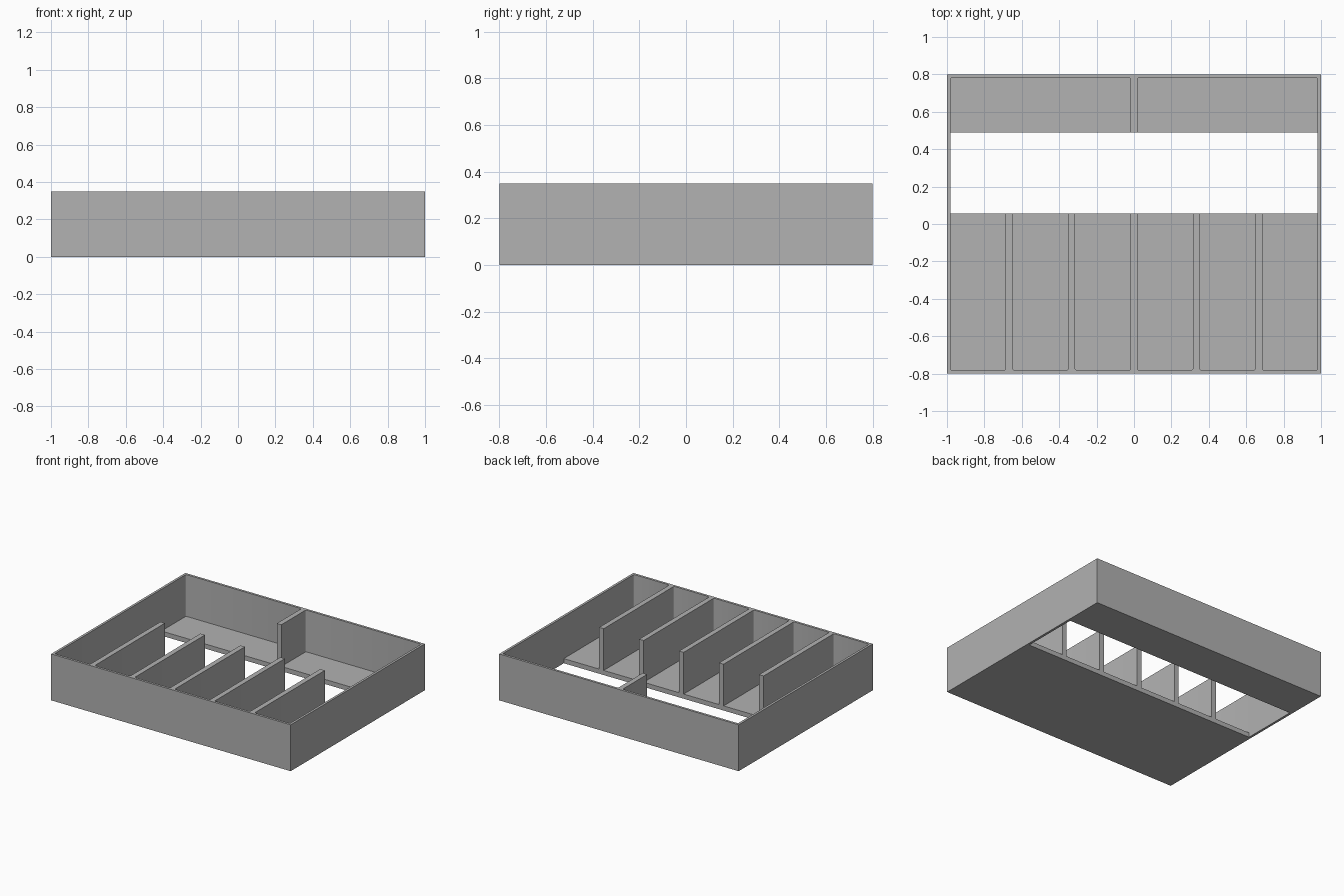
import bpy
import bmesh
from mathutils import Matrix, Vector

cube = bpy.data.objects.get("Cube")
if cube:
    bpy.data.objects.remove(cube, do_unlink=True)

WALL, DIVIDER, FLOOR, HEIGHT = 0.018, 0.038, 0.035, 0.35
HALF_X, HALF_Y = 1.0, 0.8
GAP_FRONT, GAP_BACK = 0.055, 0.49
FILLET = 0.01

grey = bpy.data.materials.new("plain grey")
grey.use_nodes = True
grey.diffuse_color = (0.445, 0.445, 0.445, 1)
shader = grey.node_tree.nodes["Principled BSDF"]
shader.inputs["Base Color"].default_value = grey.diffuse_color
shader.inputs["Roughness"].default_value = 0.7


def box(name, low, high, fillet=0):
    """Box between two corners, with optional rounded upright edges."""
    low, high = Vector(low), Vector(high)
    bm = bmesh.new()
    bmesh.ops.create_cube(bm, size=1, matrix=Matrix.Translation((low + high) / 2)
                          @ Matrix.Diagonal((*(high - low), 1)))
    if fillet:
        upright = [e for e in bm.edges
                   if abs(e.verts[0].co.z - e.verts[1].co.z) > 0.01]
        bmesh.ops.bevel(bm, geom=upright, offset=fillet, segments=3,
                        profile=0.5, affect='EDGES')
    mesh = bpy.data.meshes.new(name)
    bm.to_mesh(mesh)
    bm.free()
    obj = bpy.data.objects.new(name, mesh)
    bpy.context.collection.objects.link(obj)
    mesh.materials.append(grey)
    return obj


# Outer block of the tray
tray = box("divided_tray", (-HALF_X, -HALF_Y, 0), (HALF_X, HALF_Y, HEIGHT))
inner_x, inner_y = HALF_X - WALL, HALF_Y - WALL
middle = (GAP_FRONT + GAP_BACK) / 2
cutters = []


# Rows of equal compartments, open towards the gap
def compartments(count, y0, y1):
    width = (2 * inner_x - (count - 1) * DIVIDER) / count
    for i in range(count):
        x = -inner_x + i * (width + DIVIDER)
        cutters.append(box("compartment_cutter", (x, y0, FLOOR),
                           (x + width, y1, HEIGHT + 0.1), FILLET))


compartments(6, -inner_y, middle)
compartments(2, middle, inner_y)

# Slot that passes through the floor
cutters.append(box("slot_cutter", (-inner_x, GAP_FRONT, -0.1),
                   (inner_x, GAP_BACK, HEIGHT + 0.1)))

bpy.context.view_layer.objects.active = tray
for cutter in cutters:
    cutter.hide_render = True
    cut = tray.modifiers.new("cut", 'BOOLEAN')
    cut.operation = 'DIFFERENCE'
    cut.solver = 'EXACT'
    cut.object = cutter
    bpy.ops.object.modifier_apply(modifier=cut.name)
    bpy.data.objects.remove(cutter, do_unlink=True)

# Smooth the small fillets, keep corners sharp
bpy.ops.object.select_all(action='DESELECT')
tray.select_set(True)
bpy.ops.object.shade_smooth_by_angle(angle=0.6)
